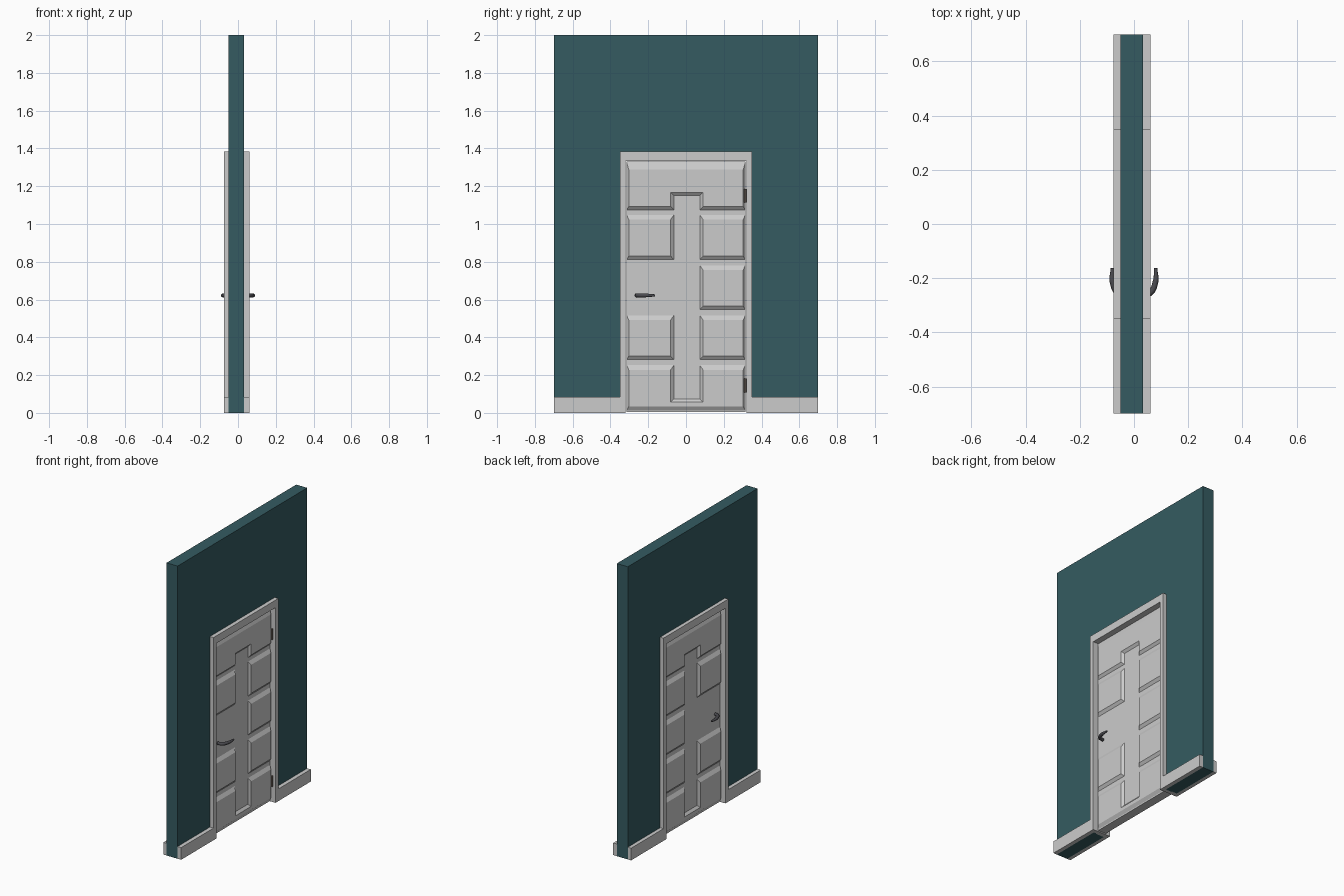
import bpy, bmesh
from mathutils import Vector

if "Cube" in bpy.data.objects:
    bpy.data.objects.remove(bpy.data.objects["Cube"])

def material(name, c):
    m = bpy.data.materials.new(name)
    m.diffuse_color = (*c, 1)
    m.use_nodes = True
    m.node_tree.nodes["Principled BSDF"].inputs["Base Color"].default_value = m.diffuse_color
    return m

TEAL = material("teal_paint", (0.035, 0.105, 0.12))
DARK = material("dark_metal", (0.07, 0.07, 0.08))
BROWN = material("hinge_metal", (0.16, 0.13, 0.11))
MID = -0.0075   # centre plane of the wall in x

def inset(poly, amounts):
    """Offset each edge of a right-angled counter-clockwise outline inwards."""
    out, n = [], len(poly)
    for i in range(n):
        p = Vector(poly[i])
        for e in (i - 1, i):
            d = (Vector(poly[(e + 1) % n]) - Vector(poly[e])).normalized()
            p += Vector((-d.y, d.x)) * amounts[e % n]
        out.append(p)
    return out

def prism(name, poly, x0, x1, amounts=None, mat=None):
    """Solid from a (y, z) outline, optionally tapering towards x1."""
    top = inset(poly, amounts) if amounts else poly
    n = len(poly)
    bm = bmesh.new()
    a = [bm.verts.new((x0, y, z)) for y, z in poly]
    b = [bm.verts.new((x1, y, z)) for y, z in top]
    bm.faces.new(a)
    bm.faces.new(b)
    for i in range(n):
        j = (i + 1) % n
        bm.faces.new((a[i], a[j], b[j], b[i]))
    bmesh.ops.recalc_face_normals(bm, faces=bm.faces)
    me = bpy.data.meshes.new(name)
    bm.to_mesh(me)
    bm.free()
    ob = bpy.data.objects.new(name, me)
    bpy.context.collection.objects.link(ob)
    if mat:
        me.materials.append(mat)
    return ob

def rect(y0, z0, y1, z1):
    return [(y0, z0), (y1, z0), (y1, z1), (y0, z1)]

def arch(w, h, W, H):
    return [(-W, 0), (-w, 0), (-w, h), (w, h), (w, 0), (W, 0), (W, H), (-W, H)]

# wall with doorway, and door frame
prism("wall", arch(0.345, 1.38, 0.7, 2.0), -0.05, 0.033, mat=TEAL)
prism("door_frame", arch(0.319, 1.334, 0.35, 1.385), -0.075, 0.06)

# baseboards on both faces, left and right of the door
for y0, y1 in ((-0.7, -0.35), (0.35, 0.7)):
    prism("baseboard_back", rect(y0, 0, y1, 0.083), -0.075, -0.05)
    prism("baseboard_front", rect(y0, 0, y1, 0.083), 0.033, 0.06)

# door slab
prism("door_slab", rect(-0.316, 0.005, 0.316, 1.331), MID - 0.03, MID + 0.03)

# raised panels, repeated on both faces
L, R, E = -0.063, 0.072, 0.315
top_pad = [(-E, 1.074), (L, 1.074), (L, 1.15), (R, 1.15), (R, 1.074),
           (E, 1.074), (E, 1.33), (-E, 1.33)]
low_pad = [(-E, 0.012), (E, 0.012), (E, 0.254), (R, 0.254), (R, 0.075),
           (L, 0.075), (L, 0.254), (-E, 0.254)]
s = 0.018
pads = [(top_pad, [s, s, s, s, s, 0.012, 0.042, 0.012]),
        (low_pad, [0.022, 0.012, 0.026, s, s, s, 0.026, 0.012])]
for z0, z1 in ((0.28, 0.518), (0.545, 0.783), (0.81, 1.05)):
    pads.append((rect(R, z0, E, z1), [0.02, 0.012, 0.026, s]))
    if z0 != 0.545:   # plain lock area beside the handle
        pads.append((rect(-E, z0, L, z1), [0.02, s, 0.026, 0.012]))
for side in (-1, 1):
    for poly, am in pads:
        prism("door_panel", poly, MID + side * 0.029, MID + side * 0.044, am)

# hinges
for z in (0.145, 1.15):
    bpy.ops.mesh.primitive_cylinder_add(vertices=12, radius=0.007, depth=0.072,
                                        location=(0.038, 0.313, z))
    ob = bpy.context.object
    ob.name = "hinge"
    ob.data.materials.append(BROWN)
    bpy.ops.object.shade_smooth_by_angle()

# curved lever handles on both faces
for side in (-1, 1):
    cu = bpy.data.curves.new("handle", 'CURVE')
    cu.dimensions = '3D'
    cu.bevel_depth = 0.01
    cu.bevel_resolution = 3
    cu.resolution_u = 8
    cu.use_fill_caps = True
    sp = cu.splines.new('BEZIER')
    path = [(0.03, -0.262, 1.0), (0.058, -0.256, 1.1),
            (0.079, -0.215, 1.05), (0.08, -0.163, 0.6)]
    sp.bezier_points.add(len(path) - 1)
    for bp, (x, y, r) in zip(sp.bezier_points, path):
        bp.co = (side * x, y, 0.622)
        bp.radius = r
        bp.handle_left_type = bp.handle_right_type = 'AUTO'
    cu.materials.append(DARK)
    ob = bpy.data.objects.new("handle", cu)
    bpy.context.collection.objects.link(ob)
